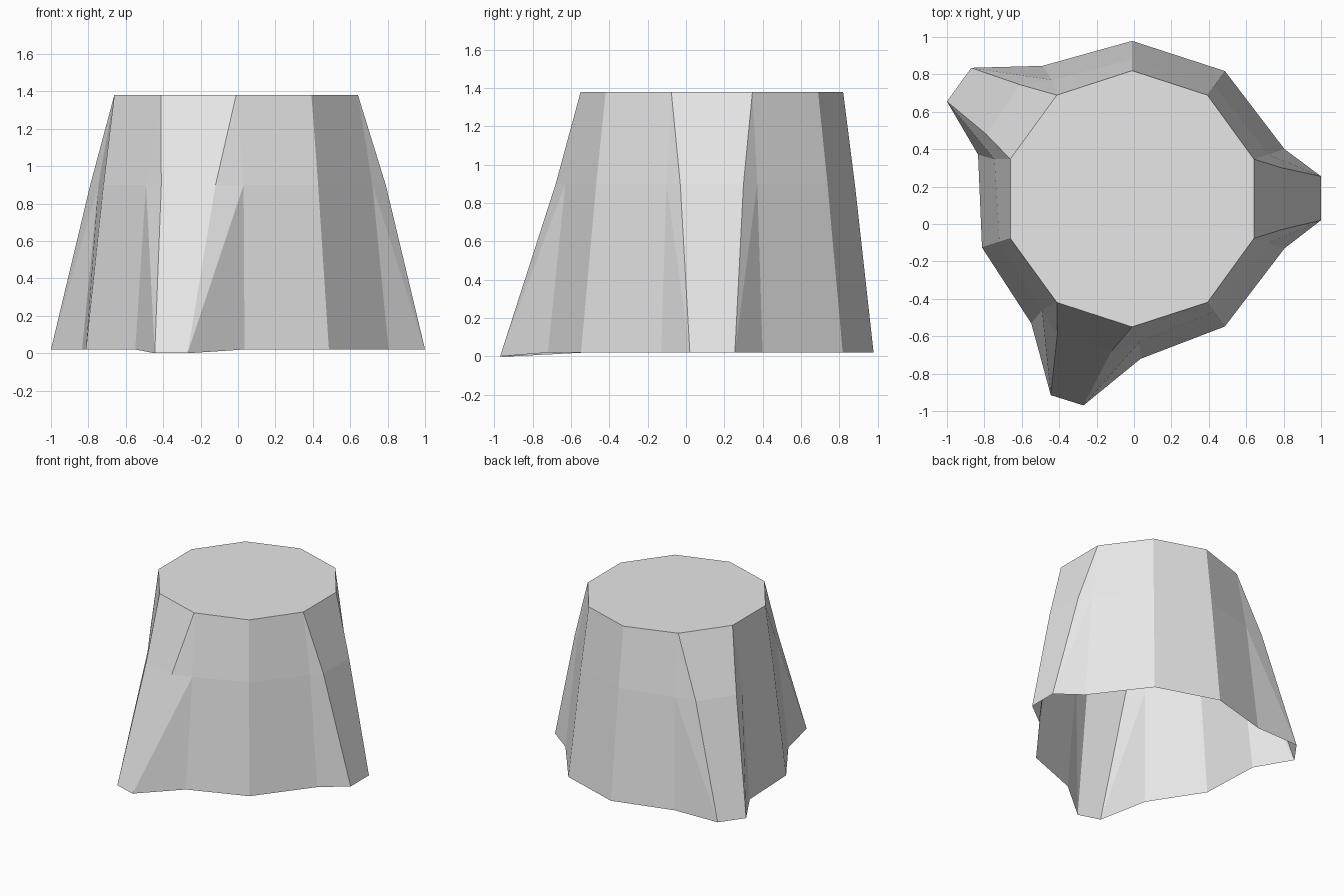
import bpy, bmesh
from math import cos, sin, radians
from mathutils import Vector

cube = bpy.data.objects.get("Cube")
if cube:
    bpy.data.objects.remove(cube, do_unlink=True)

SIDES = 10
CENTRE = Vector((-0.01, 0.135, 0))
TOP, MID, LOW = 1.38, 0.9, 0.02

# Each root grows from one side of the trunk: knees at MID, toes on the ground.
# side index: (knee, knee, toe, toe, ground height, spread of its base in degrees)
ROOTS = {
    9: ((0.79, -0.03), (0.79, 0.30), (1.0, 0.02), (1.0, 0.255), LOW, 0),
    3: ((-0.61, 0.745), (-0.79, 0.48), (-0.87, 0.835), (-1.0, 0.655), LOW, 2),
    6: ((-0.41, -0.59), (-0.12, -0.68), (-0.445, -0.915), (-0.27, -0.97), 0, 3),
}


def ring_point(angle, radius, z):
    a = radians(angle)
    return CENTRE + Vector((radius * cos(a), radius * sin(a), z))


bm = bmesh.new()


def column(top, mid, low):
    return top, bm.verts.new(mid), bm.verts.new(low)


def trunk_column(top, angle, flared, spread):
    mid_r, low_r = (0.766, 0.857) if flared else (0.746, 0.844)
    return column(top, ring_point(angle + spread, mid_r, MID),
                  ring_point(angle + spread, low_r, LOW))


# Walk round the trunk, collecting vertical columns of points
columns, rim = [], []
for k in range(SIDES):
    angle = 18 + 36 * k
    top = bm.verts.new(ring_point(angle, 0.685, TOP))
    rim.append(top)
    before, after = ROOTS.get((k - 1) % SIDES), ROOTS.get(k)
    if before:
        columns.append(("toe", column(top, (*before[1], MID), (*before[3], before[4]))))
        columns.append(("base", trunk_column(top, angle, True, before[5])))
    elif after:
        columns.append(("base", trunk_column(top, angle, True, -after[5])))
        columns.append(("toe", column(top, (*after[0], MID), (*after[2], after[4]))))
    else:
        columns.append(("base", trunk_column(top, angle, False, 0)))

# Bark: quads between columns, triangles where a root flank meets the rim
for i, (kind_a, a) in enumerate(columns):
    kind_b, b = columns[(i + 1) % len(columns)]
    if a[0] is b[0]:
        bm.faces.new((a[0], a[1], b[1]))
        if kind_a == "base":
            bm.faces.new((a[1], a[2], b[2]))
            bm.faces.new((a[1], b[2], b[1]))
        else:
            bm.faces.new((a[1], a[2], b[1]))
            bm.faces.new((a[2], b[2], b[1]))
    else:
        bm.faces.new((a[0], a[1], b[1], b[0]))
        bm.faces.new((a[1], a[2], b[2], b[1]))

# Flat sawn top; the underside stays open
bm.faces.new(rim)
bm.normal_update()

mesh = bpy.data.meshes.new("tree_stump")
bm.to_mesh(mesh)
bm.free()

grey = bpy.data.materials.new("light_grey")
grey.use_nodes = True
colour = (0.8, 0.8, 0.8, 1)
grey.diffuse_color = colour
grey.node_tree.nodes["Principled BSDF"].inputs["Base Color"].default_value = colour
mesh.materials.append(grey)

stump = bpy.data.objects.new("tree_stump", mesh)
bpy.context.collection.objects.link(stump)
